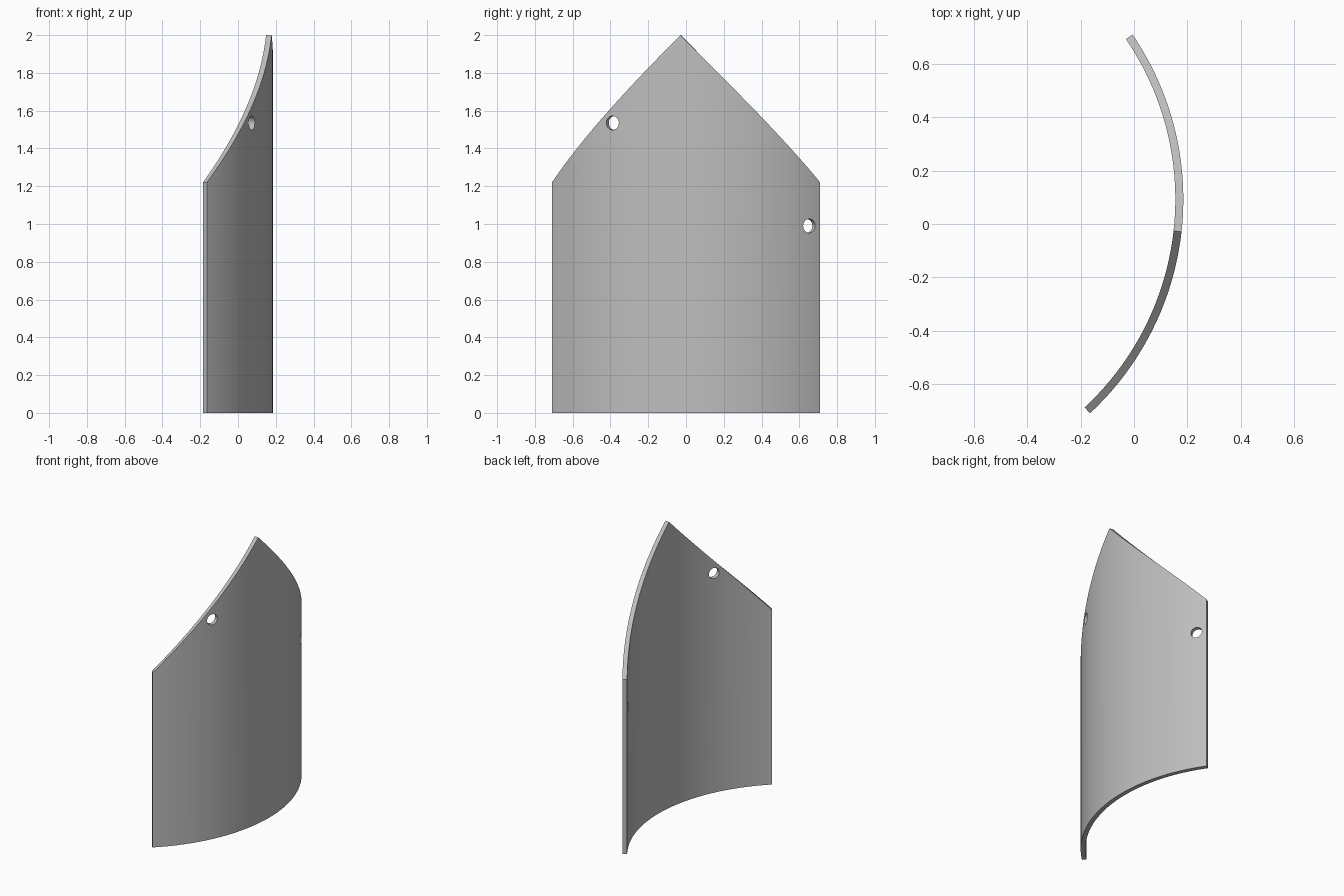
import bpy, bmesh
from math import radians, sin, cos
from mathutils import Matrix, Vector

cube = bpy.data.objects.get("Cube")
if cube:
    bpy.data.objects.remove(cube, do_unlink=True)

OUTER, THICK = 1.096, 0.03          # curved plate radius and thickness
AXIS = Vector((-0.911, 0.093, 0))   # vertical axis of the curve
MID, HALF = radians(-6.4), radians(40.7)
EAVE, PEAK = 1.22, 2.0
SEGMENTS = 64

grey = bpy.data.materials.new("light_grey")
grey.use_nodes = True
colour = (0.52, 0.52, 0.52, 1)
grey.diffuse_color = colour
grey.node_tree.nodes["Principled BSDF"].inputs["Base Color"].default_value = colour


def on_curve(radius, angle, z):
    return AXIS + Vector((radius * cos(angle), radius * sin(angle), z))


def make_object(name, bm):
    bmesh.ops.recalc_face_normals(bm, faces=bm.faces)
    mesh = bpy.data.meshes.new(name)
    bm.to_mesh(mesh)
    bm.free()
    obj = bpy.data.objects.new(name, mesh)
    bpy.context.collection.objects.link(obj)
    return obj


# Curved plate with a pointed top, built as a row of cross-sections
bm = bmesh.new()
rows = []
for i in range(SEGMENTS + 1):
    t = 2 * i / SEGMENTS - 1
    a = MID + t * HALF
    top = PEAK - (PEAK - EAVE) * abs(t)
    section = ((OUTER, 0), (OUTER, top), (OUTER - THICK, top), (OUTER - THICK, 0))
    rows.append([bm.verts.new(on_curve(r, a, z)) for r, z in section])
for p, q in zip(rows, rows[1:]):
    for k in range(4):
        n = (k + 1) % 4
        bm.faces.new((p[k], q[k], q[n], p[n]))
bm.faces.new(rows[0])
bm.faces.new(rows[-1])
plate = make_object("curved_plate", bm)
plate.data.materials.append(grey)

# Two round holes drilled square to the surface
bm = bmesh.new()
for angle, z in ((-26.1, 1.535), (30.7, 0.99)):
    a = radians(angle)
    place = (Matrix.Translation(on_curve(OUTER - THICK / 2, a, z))
             @ Matrix.Rotation(a, 4, 'Z') @ Matrix.Rotation(radians(90), 4, 'Y'))
    bmesh.ops.create_cone(bm, cap_ends=True, segments=32, radius1=0.037,
                          radius2=0.037, depth=0.2, matrix=place)
cutter = make_object("hole_cutter", bm)
cutter.data.materials.append(grey)
cutter.hide_render = True

bpy.ops.object.select_all(action='DESELECT')
plate.select_set(True)
bpy.context.view_layer.objects.active = plate
cut = plate.modifiers.new("holes", 'BOOLEAN')
cut.operation = 'DIFFERENCE'
cut.solver = 'EXACT'
cut.object = cutter
bpy.ops.object.modifier_apply(modifier=cut.name)
bpy.data.objects.remove(cutter, do_unlink=True)
bpy.ops.object.shade_smooth_by_angle(angle=radians(30))
